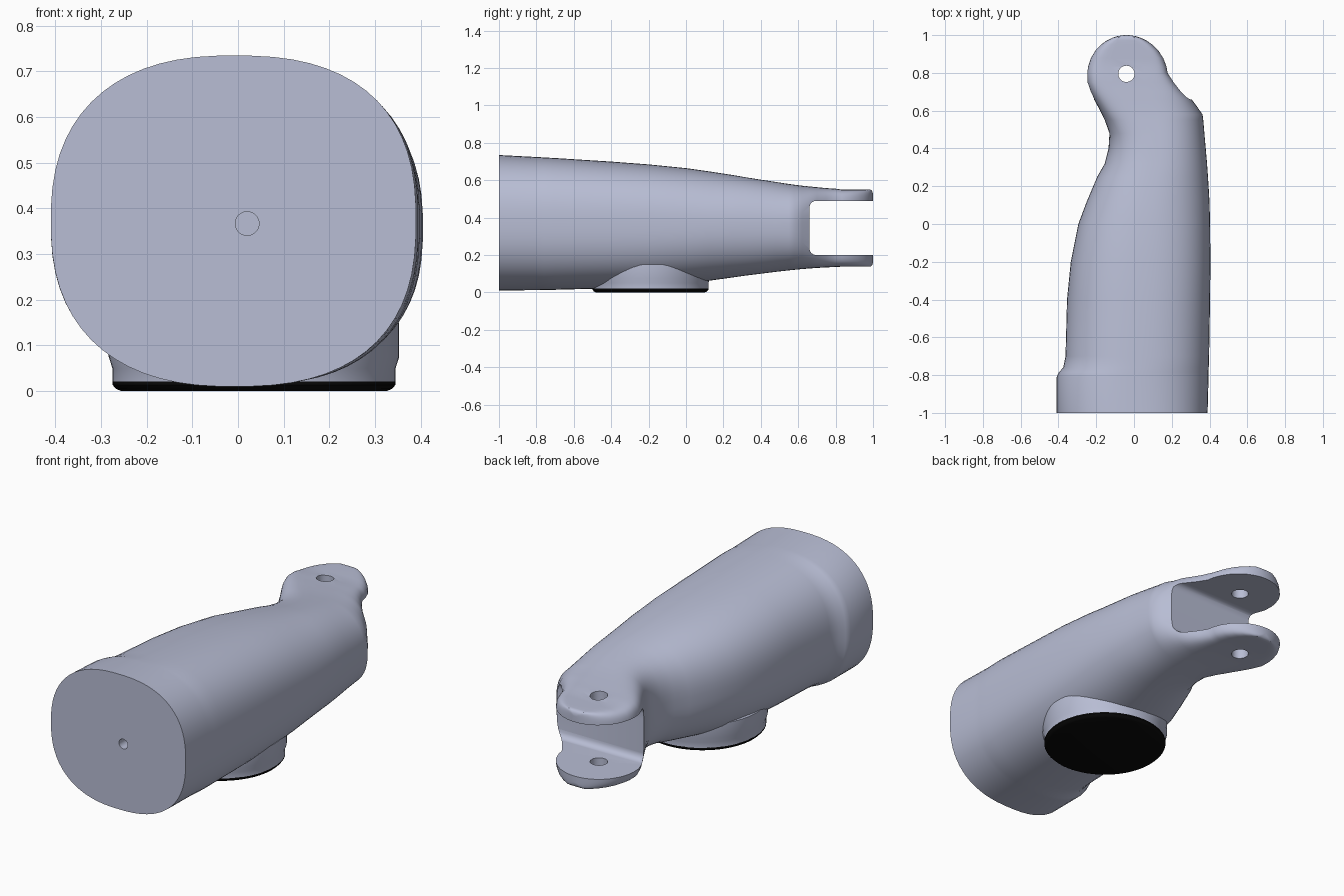
import bpy, bmesh, math
from mathutils import Matrix

if "Cube" in bpy.data.objects:
    bpy.data.objects.remove(bpy.data.objects["Cube"])


def material(name, rgb):
    m = bpy.data.materials.new(name)
    m.diffuse_color = (*rgb, 1)
    m.use_nodes = True
    m.node_tree.nodes["Principled BSDF"].inputs["Base Color"].default_value = m.diffuse_color
    return m


shell_mat = material("pale_blue_grey", (0.48, 0.51, 0.66))
rubber_mat = material("black_rubber", (0.003, 0.003, 0.003))


def make(name, bm, mat=None):
    bmesh.ops.recalc_face_normals(bm, faces=bm.faces)
    me = bpy.data.meshes.new(name)
    bm.to_mesh(me)
    bm.free()
    ob = bpy.data.objects.new(name, me)
    bpy.context.collection.objects.link(ob)
    if mat:
        me.materials.append(mat)
    return ob


def loft(rings):
    # skin a list of closed rings and cap both ends
    bm = bmesh.new()
    rows = [[bm.verts.new(p) for p in r] for r in rings]
    n = len(rows[0])
    for a, b in zip(rows, rows[1:]):
        for i in range(n):
            bm.faces.new((a[i], a[(i + 1) % n], b[(i + 1) % n], b[i]))
    bm.faces.new(rows[0])
    bm.faces.new(rows[-1])
    return bm


def spow(v, e):
    return math.copysign(abs(v) ** e, v)


def section(y, xl, xr, zb, zt, nl, nr, count=64):
    # rounded-square section with separate left and right squareness
    cx, cz, hx, hz = (xl + xr) / 2, (zb + zt) / 2, (xr - xl) / 2, (zt - zb) / 2
    pts = []
    for i in range(count):
        a = 2 * math.pi * (i + 0.5) / count
        c, s = math.cos(a), math.sin(a)
        n = nr if c > 0 else nl
        pts.append((cx + hx * spow(c, 2 / n), y, cz + hz * spow(s, 2 / n)))
    return pts


def lathe(name, profile, x, y, mat):
    rings = [[(x + r * math.cos(k * math.pi / 32), y + r * math.sin(k * math.pi / 32), z)
              for k in range(64)] for r, z in profile]
    return make(name, loft(rings), mat)


def cut(target, cutter):
    mod = target.modifiers.new("cut", 'BOOLEAN')
    mod.operation, mod.solver, mod.object = 'DIFFERENCE', 'EXACT', cutter
    bpy.context.view_layer.objects.active = target
    bpy.ops.object.modifier_apply(modifier=mod.name)
    bpy.data.objects.remove(cutter)


def rod(name, radius, depth, loc, rot=Matrix()):
    bm = bmesh.new()
    bmesh.ops.create_cone(bm, cap_ends=True, segments=32, radius1=radius, radius2=radius,
                          depth=depth, matrix=Matrix.Translation(loc) @ rot)
    return make(name, bm)


# arm shell: y, left, right, bottom, top, left squareness, right squareness
stations = [
    (-1.00, -.41, .39, .010, .735, 2.4, 2.5), (-.81, -.41, .395, .012, .725, 2.4, 2.5),
    (-.785, -.398, .395, .012, .724, 2.4, 2.5), (-.76, -.375, .396, .013, .722, 2.4, 2.5),
    (-.70, -.363, .398, .014, .719, 2.4, 2.5), (-.40, -.355, .403, .022, .70, 2.4, 2.5),
    (-.20, -.335, .405, .032, .685, 2.4, 2.5), (0, -.295, .403, .048, .665, 2.4, 2.4),
    (.12, -.25, .40, .062, .648, 2.4, 2.3), (.25, -.195, .392, .08, .628, 2.5, 2.3),
    (.32, -.155, .387, .09, .616, 2.6, 2.3), (.40, -.135, .38, .10, .603, 2.8, 2.3),
    (.48, -.13, .373, .11, .591, 3.2, 2.3), (.55, -.155, .367, .118, .58, 4, 2.4),
    (.58, -.17, .363, .121, .576, 4.5, 2.5), (.62, -.19, .335, .125, .571, 5, 2.7),
    (.66, -.212, .305, .128, .567, 5.5, 3.3), (.70, -.232, .26, .131, .563, 6, 4.2),
    (.75, -.248, .215, .134, .558, 7, 5.5), (.80, -.25, .18, .136, .555, 7, 7),
]
# round ear end
for deg in (12, 25, 38, 50, 60, 69, 76, 82, 87):
    t = math.radians(deg)
    w = .21 * math.cos(t)
    drop = max(0, (deg - 66) / 21) ** 2 * .025
    right = -.04 + w + .012 * (1 - math.sin(t))
    stations.append((.79 + .21 * math.sin(t), -.04 - w, right,
                     .138 + drop, .55 - drop, 7, 7))
arm = make("arm_shell", loft([section(*s) for s in stations]), shell_mat)

# fork slot between the two ears, with rounded inner corners
bm = bmesh.new()
bmesh.ops.create_cube(bm, size=1, matrix=Matrix.Translation((0, .96, .345))
                      @ Matrix.Diagonal((1.4, .6, .29, 1)))
inner = [e for e in bm.edges if all(v.co.y < .7 for v in e.verts)
         and abs(e.verts[0].co.z - e.verts[1].co.z) < .01]
bmesh.ops.bevel(bm, geom=inner, offset=.035, segments=4, profile=.5, affect='EDGES')
cut(arm, make("slot_cutter", bm))

# pivot hole through the ears and small blind hole in the front face
cut(arm, rod("pivot_cutter", .043, 1.2, (-.04, .795, .35)))
cut(arm, rod("front_hole_cutter", .026, .2, (.02, -1, .367), Matrix.Rotation(math.pi / 2, 4, 'X')))

# round foot collar and black pad underneath
collar = lathe("foot_collar", [(.31, .021), (.31, .05), (.318, .075), (.318, .15)], .035, -.19, shell_mat)
pad = lathe("foot_pad", [(.29, 0), (.302, .005), (.31, .014), (.31, .022)], .035, -.19, rubber_mat)

for ob in (arm, collar, pad):
    bpy.ops.object.select_all(action='DESELECT')
    ob.select_set(True)
    bpy.context.view_layer.objects.active = ob
    bpy.ops.object.shade_smooth_by_angle(angle=math.radians(32))
